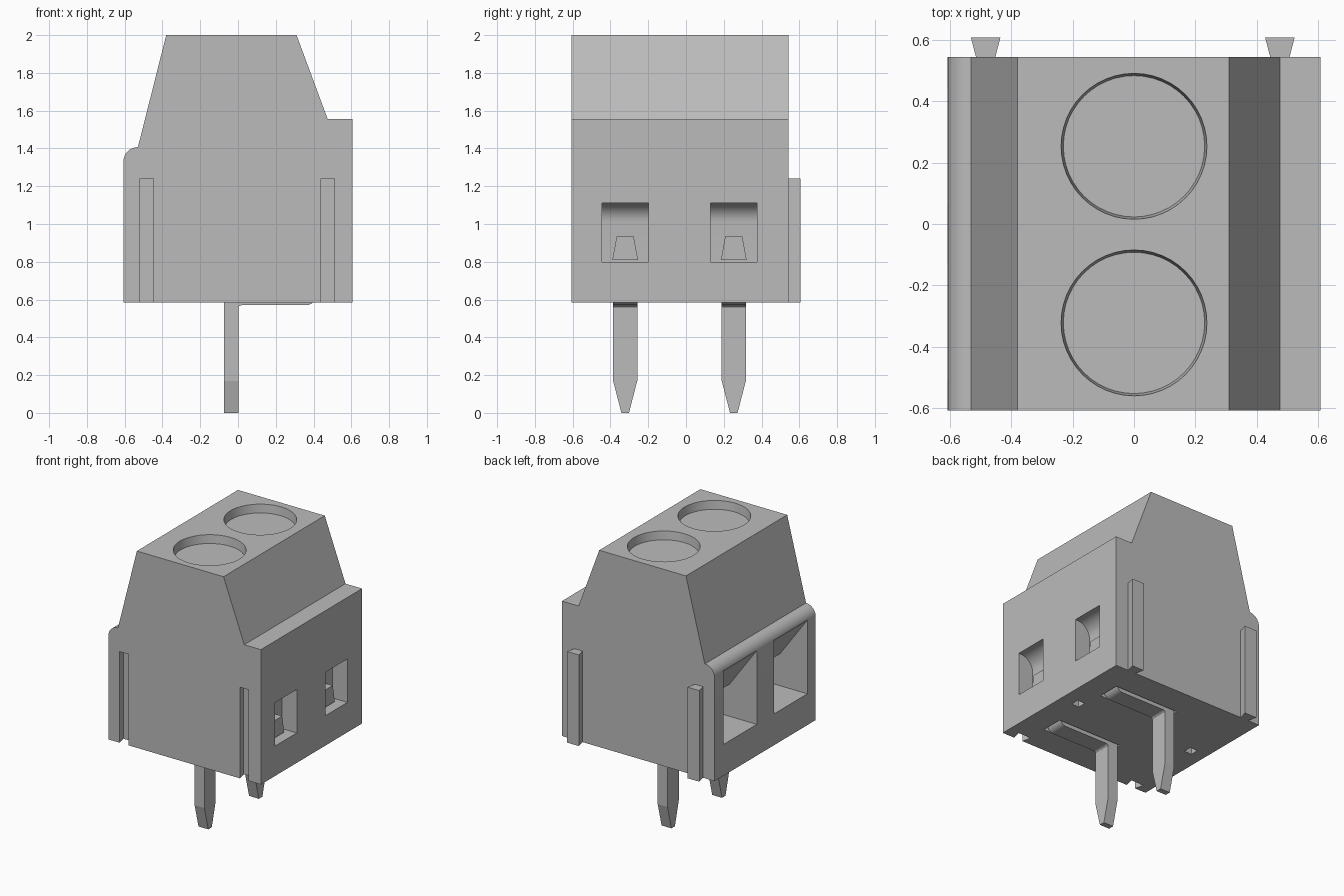
import bpy, bmesh, math
from mathutils import Vector

if "Cube" in bpy.data.objects:
    bpy.data.objects.remove(bpy.data.objects["Cube"])

grey = bpy.data.materials.new("neutral grey")
grey.use_nodes = True
grey.diffuse_color = (0.5, 0.5, 0.5, 1)
grey.node_tree.nodes["Principled BSDF"].inputs["Base Color"].default_value = (0.5, 0.5, 0.5, 1)


def finish(name, bm):
    bmesh.ops.recalc_face_normals(bm, faces=bm.faces)
    mesh = bpy.data.meshes.new(name)
    bm.to_mesh(mesh)
    bm.free()
    mesh.materials.append(grey)
    obj = bpy.data.objects.new(name, mesh)
    bpy.context.collection.objects.link(obj)
    return obj


def prism(name, profile, axis, start, end):
    """Extrude a 2D profile along an axis; the profile uses the other two axes in order."""
    place = {"x": lambda a, b, t: (t, a, b),
             "y": lambda a, b, t: (a, t, b),
             "z": lambda a, b, t: (a, b, t)}[axis]
    bm = bmesh.new()
    face = bm.faces.new([bm.verts.new(place(a, b, start)) for a, b in profile])
    new = bmesh.ops.extrude_face_region(bm, geom=[face])["geom"]
    move = Vector(place(0, 0, end)) - Vector(place(0, 0, start))
    bmesh.ops.translate(bm, vec=move, verts=[v for v in new if isinstance(v, bmesh.types.BMVert)])
    return finish(name, bm)


def box(name, x0, x1, y0, y1, z0, z1):
    return prism(name, [(x0, y0), (x1, y0), (x1, y1), (x0, y1)], "z", z0, z1)


def arc(cx, cz, r, a0, a1, n=8):
    angles = [math.radians(a0 + (a1 - a0) * i / n) for i in range(n + 1)]
    return [(cx + r * math.cos(a), cz + r * math.sin(a)) for a in angles]


def smooth(obj):
    bpy.ops.object.select_all(action="DESELECT")
    obj.select_set(True)
    bpy.context.view_layer.objects.active = obj
    bpy.ops.object.shade_smooth_by_angle()


def cut(target, cutter):
    mod = target.modifiers.new("cut", "BOOLEAN")
    mod.operation, mod.solver, mod.object = "DIFFERENCE", "EXACT", cutter
    bpy.context.view_layer.objects.active = target
    bpy.ops.object.modifier_apply(modifier=mod.name)
    bpy.data.objects.remove(cutter)


BASE, FRONT, BACK, SIDE = 0.585, -0.607, 0.543, 0.607
POLES = (-0.322, 0.253)
RAILS = (-0.483, 0.475)
RAIL_TOP = 1.24

# Housing with sloped shoulders and a rounded ledge
outline = ([(-SIDE, BASE)] + arc(-0.53, 1.33, 0.077, 180, 90)
           + [(-0.38, 2), (0.31, 2), (0.475, 1.555), (SIDE, 1.555), (SIDE, BASE)])
housing = prism("housing", outline, "y", FRONT, BACK)

for y in POLES:
    # Screw well
    bm = bmesh.new()
    bmesh.ops.create_cone(bm, cap_ends=True, segments=48, radius1=0.23, radius2=0.245, depth=0.12)
    bmesh.ops.translate(bm, vec=(0, y, 2), verts=bm.verts)
    cut(housing, finish("well_cutter", bm))

    # Wire entry with a sloped ceiling
    entry = [(-0.65, 0.81), (-0.65, 1.34), (-SIDE, 1.34), (-0.39, 1.04), (-0.1, 1.04), (-0.1, 0.81)]
    cut(housing, prism("entry_cutter", entry, "y", y - 0.19, y + 0.19))

    # Test window with a curved ceiling
    window = [(0.65, 0.8), (0.65, 1.112)] + arc(0.59, 1.01, 0.102, 90, 180) + [(0.488, 0.8)]
    cut(housing, prism("window_cutter", window, "y", y - 0.123, y + 0.123))

    # Slot under the terminal strip
    cut(housing, box("slot_cutter", -0.085, 0.43, y - 0.08, y + 0.08, 0.5, 0.65))

for x in RAILS:
    # Dovetail groove in the front, small hole in the floor
    groove = [(x - 0.035, FRONT - 0.02), (x + 0.035, FRONT - 0.02), (x + 0.035, FRONT),
              (x + 0.05, FRONT + 0.065), (x - 0.05, FRONT + 0.065), (x - 0.035, FRONT)]
    cut(housing, prism("groove_cutter", groove, "z", 0.5, RAIL_TOP))
    cut(housing, box("hole_cutter", x - 0.03, x + 0.03, -0.03, 0.03, 0.5, 0.65))
smooth(housing)

# Dovetail rails on the back
for side, x in zip(("right", "left"), RAILS):
    rail = [(x - 0.03, BACK - 0.005), (x + 0.03, BACK - 0.005), (x + 0.048, -FRONT), (x - 0.048, -FRONT)]
    prism(side + "_rail", rail, "z", BASE, RAIL_TOP)

for place, y in zip(("front", "back"), POLES):
    # Solder pin with a tapered tip
    pin = [(y - 0.02, 0), (y + 0.02, 0), (y + 0.064, 0.17), (y + 0.064, 0.645),
           (y - 0.064, 0.645), (y - 0.064, 0.17)]
    prism(place + "_pin", pin, "x", -0.075, 0.003)

    # Strip along the floor, bent upwards at its end
    strip = ([(-0.003, 0.645), (-0.003, 0.55)] + arc(0.02, 0.55, 0.02, 180, 90, 4)
             + arc(0.36, 0.625, 0.055, -90, 0, 6) + [(0.415, 0.645)])
    smooth(prism(place + "_strip", strip, "y", y - 0.064, y + 0.064))

    # Tapered contact tab seen in the test window
    tab = [(y - 0.068, 0.81), (y + 0.068, 0.81), (y + 0.045, 0.935), (y - 0.045, 0.935)]
    prism(place + "_contact_tab", tab, "x", 0.48, 0.545)
